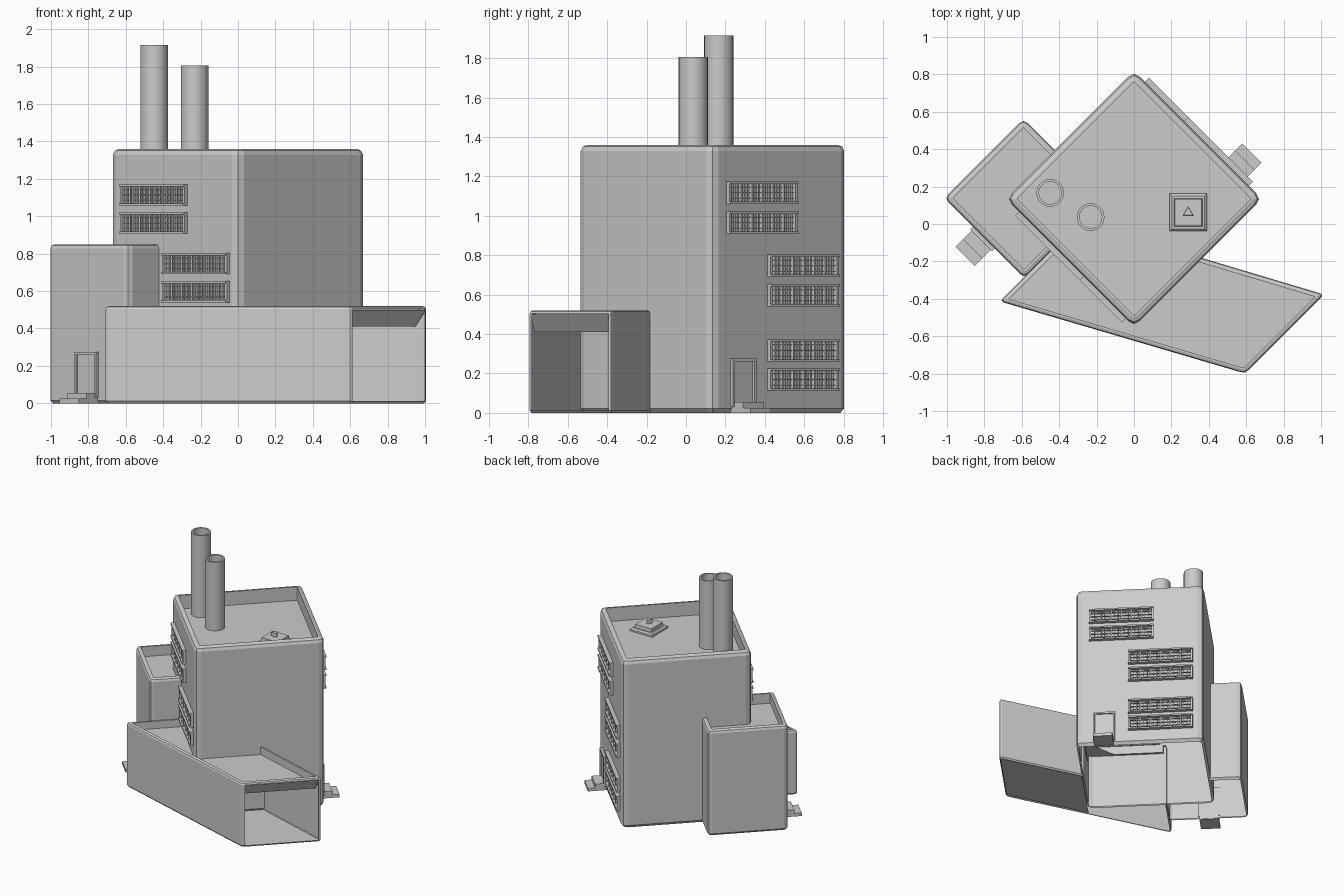
import bpy, bmesh, math
from mathutils import Vector

if "Cube" in bpy.data.objects:
    bpy.data.objects.remove(bpy.data.objects["Cube"])

TURN = math.radians(45)      # the whole building is laid out on a plan turned 45 degrees
WEST, EAST, ANNEX = -0.389, 0.579, -0.62


def finish(name, bm, turn=TURN, smooth=False):
    me = bpy.data.meshes.new(name)
    bm.to_mesh(me)
    bm.free()
    ob = bpy.data.objects.new(name, me)
    bpy.context.collection.objects.link(ob)
    ob.rotation_euler.z = turn
    if smooth:
        bpy.context.view_layer.objects.active = ob
        ob.select_set(True)
        bpy.ops.object.shade_smooth_by_angle(angle=math.radians(40))
        ob.select_set(False)
    return ob


def round_corners(pts, closed, d):
    pts = [Vector(p) for p in pts]
    out = []
    for i, p in enumerate(pts):
        if not closed and i in (0, len(pts) - 1):
            out.append(p)
            continue
        a = p + d * (pts[i - 1] - p).normalized()
        b = p + d * (pts[(i + 1) % len(pts)] - p).normalized()
        out += [a, (a + 2 * p + b) / 4, b]
    return out


def inset(pts, closed, d):
    n, out = len(pts), []
    for i, p in enumerate(pts):
        dirs = []
        if closed or i > 0:
            dirs.append((p - pts[i - 1]).normalized())
        if closed or i < n - 1:
            dirs.append((pts[(i + 1) % n] - p).normalized())
        normals = [Vector((-e.y, e.x)) for e in dirs]
        m = normals[0] + normals[-1]
        out.append(p + d * m / (1 + normals[0].dot(normals[-1])))
    return out


def block(name, pts, top, roof, bevel, rim, closed=True, extra=(), skip=None):
    """Walls with rounded corners, chamfered edges, a parapet and a sunken roof."""
    path = round_corners(pts, closed, bevel)
    levels = [(bevel * .4, 0), (0, bevel * .5), (0, top - bevel * .7),
              (bevel * .2, top - bevel * .2), (bevel * .7, top), (rim, top), (rim, roof)]
    bm = bmesh.new()
    loops = [[bm.verts.new((q.x, q.y, z)) for q in inset(path, closed, d)] for d, z in levels]
    n = len(path)
    for k in range(len(loops) - 1):
        for i in range(n if closed else n - 1):
            j = (i + 1) % n
            if skip and k == 1 and skip(path[i], path[j]):
                continue
            bm.faces.new((loops[k][i], loops[k][j], loops[k + 1][j], loops[k + 1][i]))
    bm.faces.new(loops[-1] + [bm.verts.new((x, y, roof)) for x, y in extra])
    return finish(name, bm)


def boxes(name, items, turn=TURN):
    bm = bmesh.new()
    for (x0, x1), (y0, y1), (z0, z1) in items:
        v = bmesh.ops.create_cube(bm, size=1)["verts"]
        bmesh.ops.scale(bm, vec=(abs(x1 - x0), y1 - y0, z1 - z0), verts=v)
        bmesh.ops.translate(bm, vec=((x0 + x1) / 2, (y0 + y1) / 2, (z0 + z1) / 2), verts=v)
    return finish(name, bm, turn)


def panel(name, polys):
    bm = bmesh.new()
    for poly in polys:
        bm.faces.new([bm.verts.new(p) for p in poly])
    return finish(name, bm)


def window(name, face, s, cv, z0):
    w, h = .245, .113
    y0, y1, z1 = cv - w, cv + w, z0 + h
    def out(a): return (face - s * .01, face + s * a)
    # outer frame
    it = [(out(.03), (y0, y1), (z0, z0 + .012)), (out(.03), (y0, y1), (z1 - .012, z1)),
          (out(.022), (y0, y0 + .016), (z0, z1)), (out(.022), (y1 - .016, y1), (z0, z1))]
    # pane dividers and thin glazing bars
    step = (2 * w - .032) / 6
    for i in range(6):
        a = y0 + .016 + i * step
        if i:
            it.append((out(.02), (a - .005, a + .005), (z0, z1)))
        for f in (1 / 3, 2 / 3):
            c = a + step * f
            it.append((out(.012), (c - .0015, c + .0015), (z0, z1)))
    for f in (.25, .5, .75):
        c = z0 + h * f
        it.append((out(.012), (y0, y1), (c - .0015, c + .0015)))
    boxes(name, it)


def doorway(name, face, s, cv, reach):
    def out(a): return (face - s * .01, face + s * a)
    a, b = cv - .083, cv + .083
    boxes(name + "_door", [
        (out(.02), (a, a + .014), (.03, .275)), (out(.02), (b - .014, b), (.03, .275)),
        (out(.02), (a, b), (.261, .275)), (out(.008), (a, b), (.03, .265))])
    boxes(name + "_steps", [
        (out(reach), (cv - .073, cv + .073), (0, .025)),
        (out(reach * .6), (cv - .073, cv + .073), (.02, .055))])


def lathe(name, profile, loc, sides, turn=0.0, smooth=False):
    bm = bmesh.new()
    rings = [[bm.verts.new((loc[0] + r * math.cos(turn + 2 * math.pi * i / sides),
                            loc[1] + r * math.sin(turn + 2 * math.pi * i / sides), z))
              for i in range(sides)] for r, z in profile]
    for a, b in zip(rings, rings[1:]):
        for i in range(sides):
            j = (i + 1) % sides
            bm.faces.new((a[i], a[j], b[j], b[i]))
    bm.faces.new(rings[-1])
    return finish(name, bm, 0, smooth)


# main building volumes
block("tower", [(WEST, WEST), (EAST, WEST), (EAST, EAST), (WEST, EAST)], 1.36, 1.25, .045, .042)
block("annex", [(-.02, .56), (-.02, .815), (ANNEX, .815), (ANNEX, .21), (-.37, .21)],
      .85, .77, .032, .034, closed=False, extra=[(-.37, .56)])
block("loading_hall", [(-.37, .215), (-.80, .215), (-.145, -.985), (.452, -.985), (.12, -.37)],
      .52, .46, .024, .026, closed=False, extra=[(-.37, -.37)],
      skip=lambda p, q: p.y < -.98 and q.y < -.98)

# inside of the open hall: sloped lintel, ceiling and floor
lip = [(-.13, -.983, .5), (.44, -.983, .5), (.412, -.93, .41), (-.158, -.93, .41)]
panel("hall_lintel_and_ceiling", [lip, [lip[3], lip[2], (.12, -.38, .41), (-.455, -.38, .41)]])
panel("hall_floor", [[(-.13, -.983, .01), (.44, -.983, .01), (.12, -.385, .01), (-.455, -.385, .01)]])

# window bands on the two long tower faces
for i, (cv, z) in enumerate([(.237, 1.057), (.237, .907), (-.081, .69), (-.081, .54)]):
    window(f"west_window_{i}", WEST, -1, cv, z)
for i, (cv, z) in enumerate([(-.045, 1.06), (-.045, .908), (.252, .69), (.252, .54),
                             (.252, .26), (.252, .113)]):
    window(f"east_window_{i}", EAST, 1, cv, z)

# doors with steps
doorway("annex", ANNEX, -1, .516, .14)
doorway("tower", EAST, 1, -.177, .135)

# chimneys
for name, loc, top in (("tall_chimney", (-.448, .166), 1.915), ("short_chimney", (-.232, .037), 1.805)):
    lathe(name, [(.074, 1.24), (.074, top), (.06, top), (.06, 1.26)], loc, 24, smooth=True)

# roof hatch with a small three-sided cap
hx, hy, q = .29, .062, math.sqrt(2)
lathe("roof_hatch", [(.1 * q, 1.245), (.1 * q, 1.265), (.088 * q, 1.275), (.075 * q, 1.275),
                     (.072 * q, 1.30)], (hx, hy), 4, math.pi / 4)
lathe("hatch_cap", [(.018, 1.295), (.018, 1.31), (.032, 1.31), (.03, 1.335)],
      (hx, hy), 3, math.pi / 2)
